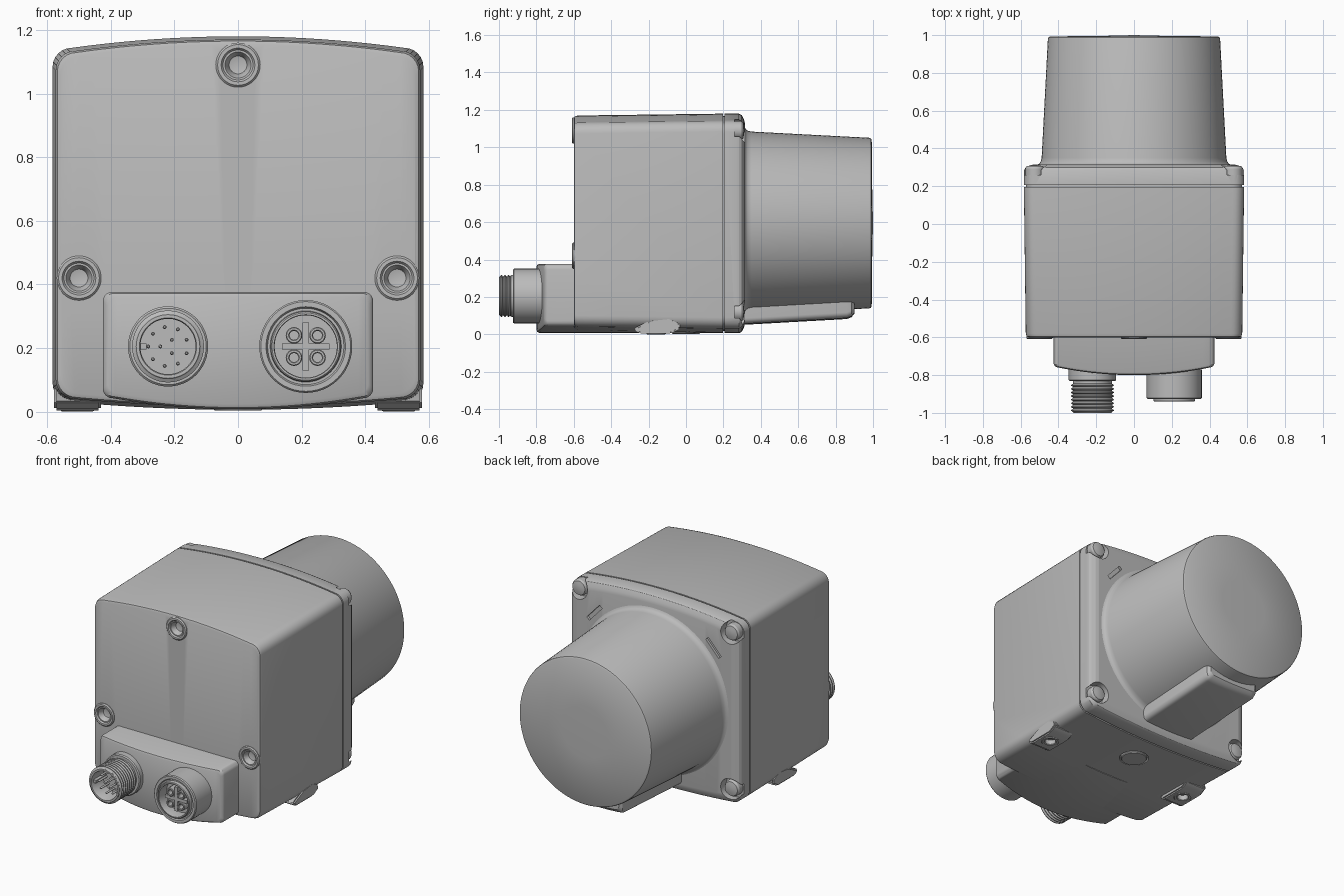
import bpy, bmesh, math
from mathutils import Vector, Matrix

if "Cube" in bpy.data.objects:
    bpy.data.objects.remove(bpy.data.objects["Cube"])

grey = bpy.data.materials.new("light_grey_metal")
grey.use_nodes = True
grey.diffuse_color = (0.5, 0.5, 0.5, 1)
grey.node_tree.nodes["Principled BSDF"].inputs["Base Color"].default_value = (0.5, 0.5, 0.5, 1)


def finish(name, bm):
    bmesh.ops.recalc_face_normals(bm, faces=bm.faces[:])
    mesh = bpy.data.meshes.new(name)
    bm.to_mesh(mesh)
    bm.free()
    mesh.materials.append(grey)
    obj = bpy.data.objects.new(name, mesh)
    bpy.context.collection.objects.link(obj)
    return obj


def place(bm, loc, d):
    turn = Vector((0, 0, 1)).rotation_difference(Vector(d).normalized())
    bm.transform(Matrix.Translation(loc) @ turn.to_matrix().to_4x4())


def lathe(name, profile, loc, d, segs=48):
    """Revolve (radius, height) points about direction d."""
    bm = bmesh.new()
    rings = []
    for r, h in profile:
        if r == 0:
            rings.append([bm.verts.new((0, 0, h))] * segs)
        else:
            rings.append([bm.verts.new((r * math.cos(a), r * math.sin(a), h))
                          for a in (2 * math.pi * i / segs for i in range(segs))])
    for a, b in zip(rings, rings[1:]):
        for i in range(segs):
            j = (i + 1) % segs
            quad = list(dict.fromkeys((a[i], a[j], b[j], b[i])))
            if len(quad) > 2:
                bm.faces.new(quad)
    place(bm, loc, d)
    return finish(name, bm)


def box(name, size, loc, d=(0, 0, 1)):
    bm = bmesh.new()
    bmesh.ops.create_cube(bm, size=1)
    bm.transform(Matrix.Diagonal((*size, 1)))
    place(bm, loc, d)
    return finish(name, bm)


def prism(name, yz, x0, x1):
    """Extrude a side profile across x."""
    bm = bmesh.new()
    ends = [[bm.verts.new((x, y, z)) for y, z in yz] for x in (x0, x1)]
    bm.faces.new(ends[0])
    bm.faces.new(ends[1])
    for i in range(len(yz)):
        j = (i + 1) % len(yz)
        bm.faces.new((ends[0][i], ends[0][j], ends[1][j], ends[1][i]))
    bmesh.ops.recalc_face_normals(bm, faces=bm.faces[:])
    bmesh.ops.bevel(bm, geom=bm.edges[:], offset=0.008, segments=2, affect='EDGES', clamp_overlap=True)
    return finish(name, bm)


def outline(hw, z0, z1, rise0, rise1, r):
    """Rounded section with bowed top and bottom, mirrored so i pairs with N-1-i."""
    def half(z, rise, s):
        pts = []
        for k in range(7):
            a = math.pi / 2 * k / 6
            pts.append((hw - r + r * math.cos(a), z - s * (rise * (1 - r / hw) ** 2 + r - r * math.sin(a))))
        for k in range(1, 12):
            x = (hw - r) * (1 - k / 12)
            pts.append((x, z - s * rise * (x / hw) ** 2))
        return pts + [(0, z)] + [(-x, zz) for x, zz in reversed(pts)]
    return half(z1, rise1, 1) + half(z0, rise0, -1)[::-1]


def loft(name, stations, hw, z0, z1, rise0, rise1, r):
    """Stations are (y, inset, bow, floor lift) along the depth."""
    bm = bmesh.new()
    rings = []
    for y, s, bow, lift in stations:
        pts = outline(hw - s, z0 + s + lift, z1 - s, rise0, rise1, r)
        rings.append([bm.verts.new((x, y + bow * (x / hw) ** 2, z)) for x, z in pts])
    n = len(rings[0])
    for a, b in zip(rings, rings[1:]):
        for i in range(n):
            j = (i + 1) % n
            bm.faces.new((a[i], a[j], b[j], b[i]))
    for ring in (rings[0], rings[-1]):
        for i in range(n // 2 - 1):
            bm.faces.new((ring[i], ring[i + 1], ring[n - 2 - i], ring[n - 1 - i]))
    return finish(name, bm)


def cut(obj, cutter):
    mod = obj.modifiers.new("cut", 'BOOLEAN')
    mod.operation = 'DIFFERENCE'
    mod.solver = 'EXACT'
    mod.object = cutter
    bpy.context.view_layer.objects.active = obj
    bpy.ops.object.modifier_apply(modifier=mod.name)
    bpy.data.objects.remove(cutter)


def plug(r, h0, h1):
    return [(0, h0), (r, h0), (r, h1), (0, h1)]


FRONT, BACK, DOWN = (0, -1, 0), (0, 1, 0), (0, 0, -1)
SLANT = (0, -0.685, -0.729)

# Housing with a sloped lower front
housing = loft("housing", [(-0.6, 0.026, 0, 0), (-0.595, 0.015, 0, 0), (-0.58, 0.01, 0, 0), (0.197, 0, 0, 0)],
               0.583, 0.006, 1.18, 0.03, 0.045, 0.06)
mid = Vector((0, -0.435, 0.175))
cut(housing, box("slope_cutter", (2, 1, 1), mid + Vector(SLANT) * 0.5, SLANT))

# Front cover screws set in raised bosses
screw = [(0, -0.06), (0.07, -0.06), (0.07, 0.004), (0.064, 0.01), (0.053, 0.01), (0.047, 0.002),
         (0.041, 0.002), (0.037, -0.004), (0.028, -0.03), (0, -0.036)]
for x, z in ((0, 1.09), (0.5, 0.42), (-0.5, 0.42)):
    cut(housing, lathe("socket_cutter", plug(0.058, -0.05, 0.1), (x, -0.6, z), FRONT))
    lathe("cover_screw", screw, (x, -0.6, z), FRONT)

# Seam core and rear flange
loft("seam_gasket", [(0.15, 0.012, 0, 0), (0.25, 0.012, 0, 0)], 0.583, 0.006, 1.18, 0.03, 0.045, 0.06)
flange = loft("rear_flange", [(0.206, 0, 0, 0), (0.283, 0, 0, 0), (0.298, 0.008, 0, 0), (0.31, 0.03, 0, 0),
                              (0.315, 0.05, 0, 0)], 0.583, 0.006, 1.18, 0.03, 0.045, 0.06)
for side in (1, -1):
    for z in (0.12, 1.09):
        spot = (side * 0.525, 0.26, z)
        cut(flange, lathe("pocket_cutter", plug(0.066, 0, 0.2), spot, BACK))
        lathe("flange_screw", [(0, -0.01), (0.05, -0.01), (0.05, 0.035), (0.043, 0.046), (0.02, 0.051),
                               (0, 0.052)], spot, BACK)
    cut(flange, box("slot_cutter", (0.13, 0.03, 0.024), (side * 0.41, 0.315, 0.97), (side * 0.41, 0, 0.375)))

# Tapered motor drum with its lower rib
lathe("drum", [(0, 0.25), (0.515, 0.25), (0.515, 0.314), (0.503, 0.319), (0.494, 0.33), (0.489, 0.35),
               (0.456, 0.98), (0.453, 0.988), (0.445, 0.993), (0.16, 0.996), (0, 1.0)], (0, 0, 0.595), BACK, 96)
loft("drum_rib", [(0.29, 0, 0, -0.002), (0.86, 0, 0, 0.03), (0.885, 0.006, 0, 0.034), (0.9, 0.022, 0, 0.036)],
     0.19, 0.052, 0.4, 0.008, 0.0, 0.03)

# Connector block with a bowed front
loft("connector_block", [(-0.25, 0, 0, 0), (-0.785, 0, 0.045, 0), (-0.795, 0.005, 0.045, 0),
                         (-0.8, 0.016, 0.045, 0)], 0.425, 0.008, 0.377, 0.04, 0.0, 0.03)

# Angled fixing screws, side pads and feet
for side in (1, -1):
    spot = (side * 0.48, mid.y, mid.z)
    lathe("angled_screw_collar", [(0, -0.03), (0.075, -0.03), (0.075, 0.008), (0.068, 0.015), (0, 0.015)], spot, SLANT)
    head = lathe("angled_screw", [(0, -0.02), (0.054, -0.02), (0.054, 0.09), (0.046, 0.1), (0, 0.1)], spot, SLANT)
    cut(head, lathe("hex_cutter", plug(0.034, 0.06, 0.2), spot, SLANT, 6))
    prism("side_pad", [(-0.55, 0.30), (-0.575, 0.27), (-0.40, 0.10), (-0.36, 0.11), (-0.38, 0.2)],
          side * 0.4, side * 0.455)
    foot = prism("foot", [(-0.285, 0.03), (-0.25, 0.004), (-0.08, 0.004), (-0.03, 0.03), (-0.035, 0.065),
                          (-0.09, 0.09), (-0.18, 0.08)], side * 0.43, side * 0.578)
    cut(foot, lathe("foot_hole_cutter", plug(0.032, -0.03, 0.1), (side * 0.505, -0.16, 0.004), DOWN))
    lathe("foot_ring", [(0.032, -0.02), (0.052, -0.02), (0.052, 0.001), (0.048, 0.004), (0.036, 0.004),
                        (0.032, 0.0), (0.032, -0.02)], (side * 0.505, -0.16, 0.004), DOWN)

# Round plug on the underside
cut(housing, lathe("plug_cutter", plug(0.085, -0.02, 0.1), (0, 0, 0.006), DOWN))
lathe("bottom_plug", [(0, -0.03), (0.077, -0.03), (0.077, -0.002), (0.072, 0.003), (0, 0.003)], (0, 0, 0.006), DOWN)

# Threaded male connector with pins
male = Vector((-0.22, -0.8, 0.205))
thread = []
for i in range(8):
    h = 0.045 + i * 0.019
    thread += [(0.103, h), (0.113, h + 0.007), (0.113, h + 0.011), (0.103, h + 0.017)]
lathe("male_connector", [(0, -0.03), (0.126, -0.03), (0.126, 0.026), (0.12, 0.032), (0.103, 0.032)] + thread
      + [(0.103, 0.196), (0.1, 0.2), (0.09, 0.2), (0.087, 0.195), (0.087, 0.09), (0, 0.09)], male, FRONT)
box("male_key", (0.022, 0.1, 0.018), male + Vector((-0.078, -0.135, 0)))
for count, ring in ((9, 0.062), (3, 0.024)):
    for i in range(count):
        a = 2 * math.pi * (i + 0.5) / count
        lathe("contact_pin", [(0, 0.08), (0.006, 0.08), (0.006, 0.165), (0.003, 0.17), (0, 0.17)],
              male + Vector((ring * math.cos(a), 0, ring * math.sin(a))), FRONT, 12)

# Female connector with four contact sockets
female = Vector((0.213, -0.8, 0.205))
lathe("female_connector", [(0, -0.03), (0.146, -0.03), (0.146, 0.12), (0.141, 0.126), (0.125, 0.126),
                           (0.12, 0.115), (0.112, 0.115), (0.11, 0.136), (0.106, 0.14), (0.1, 0.14),
                           (0.098, 0.135), (0.098, 0.07), (0, 0.07)], female, FRONT)
for sx in (1, -1):
    for sz in (1, -1):
        lathe("contact_socket", [(0.014, 0.06), (0.026, 0.06), (0.026, 0.118), (0.023, 0.122), (0.017, 0.122),
                                 (0.014, 0.118), (0.014, 0.06)], female + Vector((sx * 0.037, 0, sz * 0.035)), FRONT, 24)
box("female_rib_upright", (0.02, 0.05, 0.15), female + Vector((0, -0.09, 0)))
box("female_rib_level", (0.15, 0.05, 0.02), female + Vector((0, -0.0895, 0)))

# Smooth curved surfaces, keep hard edges crisp
bpy.ops.object.select_all(action='DESELECT')
for obj in bpy.context.collection.objects:
    if obj.type == 'MESH' and obj.data.materials and obj.data.materials[0] == grey:
        obj.select_set(True)
        bpy.context.view_layer.objects.active = obj
bpy.ops.object.shade_smooth_by_angle(angle=math.radians(32))
